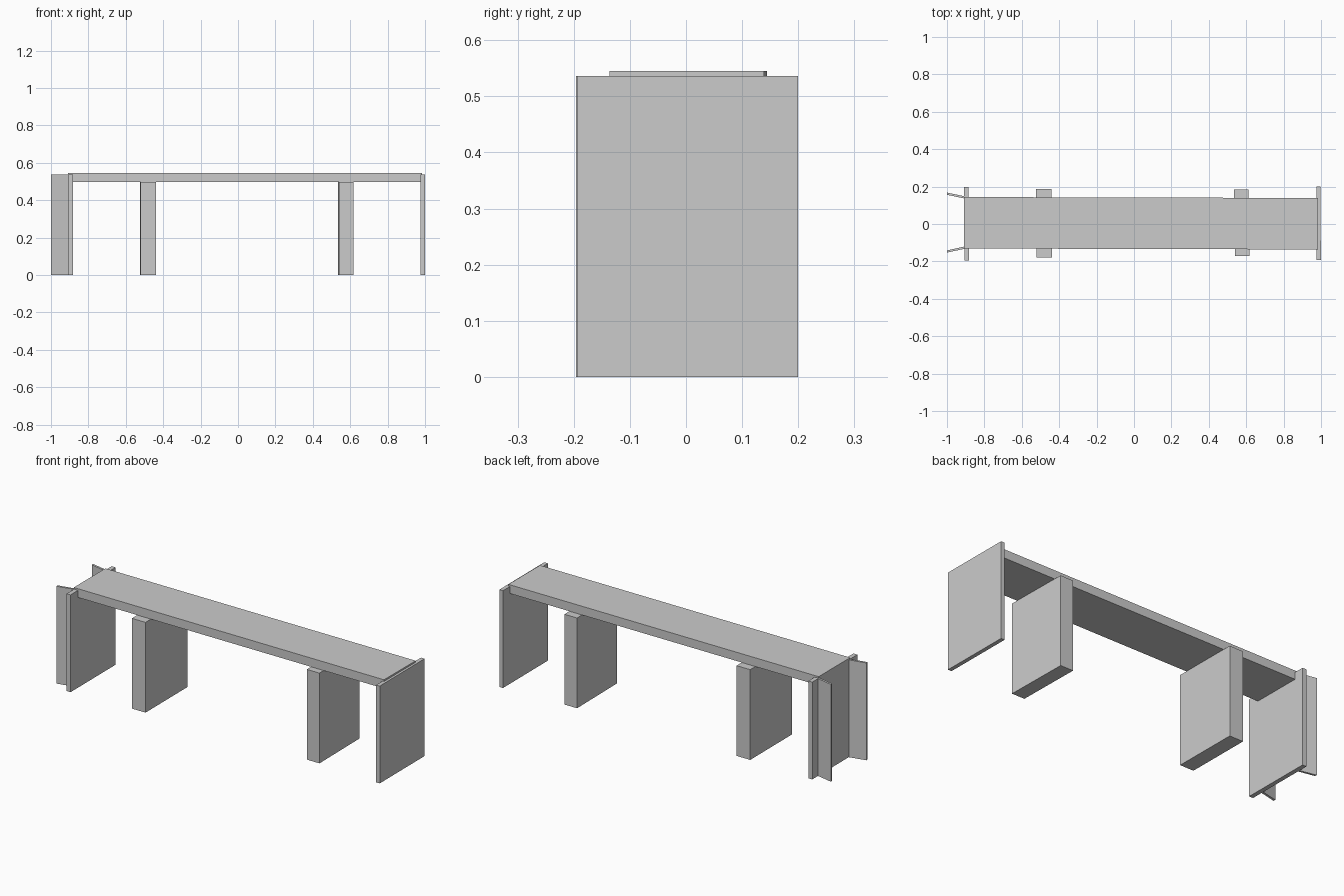
import bpy

if "Cube" in bpy.data.objects:
    bpy.data.objects.remove(bpy.data.objects["Cube"])


def prism(name, plan, z0, z1):
    """Extrude a counter-clockwise plan outline vertically."""
    n = len(plan)
    verts = [(x, y, z) for z in (z0, z1) for x, y in plan]
    faces = [tuple(reversed(range(n))), tuple(range(n, 2 * n))]
    faces += [(i, (i + 1) % n, n + (i + 1) % n, n + i) for i in range(n)]
    mesh = bpy.data.meshes.new(name)
    mesh.from_pydata(verts, [], faces)
    obj = bpy.data.objects.new(name, mesh)
    bpy.context.collection.objects.link(obj)
    return obj


def wall(name, front, back, width, z1):
    """Cross wall running from a front to a back (left x, y) corner."""
    (xf, yf), (xb, yb) = front, back
    prism(name, [(xf, yf), (xf + width, yf), (xb + width, yb), (xb, yb)], 0, z1)


DECK_BOTTOM, DECK_TOP, WALL_TOP = 0.497, 0.545, 0.536

# Deck slab, very slightly skewed in plan
prism("bridge_deck", [(-0.909, -0.131), (0.985, -0.136),
                      (0.985, 0.139), (-0.909, 0.144)], DECK_BOTTOM, DECK_TOP)

# Piers
wall("left_pier", (-0.521, -0.179), (-0.523, 0.188), 0.083, DECK_BOTTOM)
wall("right_pier", (0.540, -0.172), (0.535, 0.184), 0.077, DECK_BOTTOM)

# End abutments
wall("left_abutment", (-0.907, -0.196), (-0.909, 0.199), 0.024, WALL_TOP)
wall("right_abutment", (0.977, -0.193), (0.975, 0.200), 0.022, WALL_TOP)

# Splayed wing walls behind the left abutment
for name, y_out, y_in in (("back_wing_wall", 0.162, 0.140),
                          ("front_wing_wall", -0.147, -0.124)):
    t = 0.006
    prism(name, [(-1.0, y_out - t), (-0.895, y_in - t),
                 (-0.895, y_in + t), (-1.0, y_out + t)], 0, WALL_TOP)
